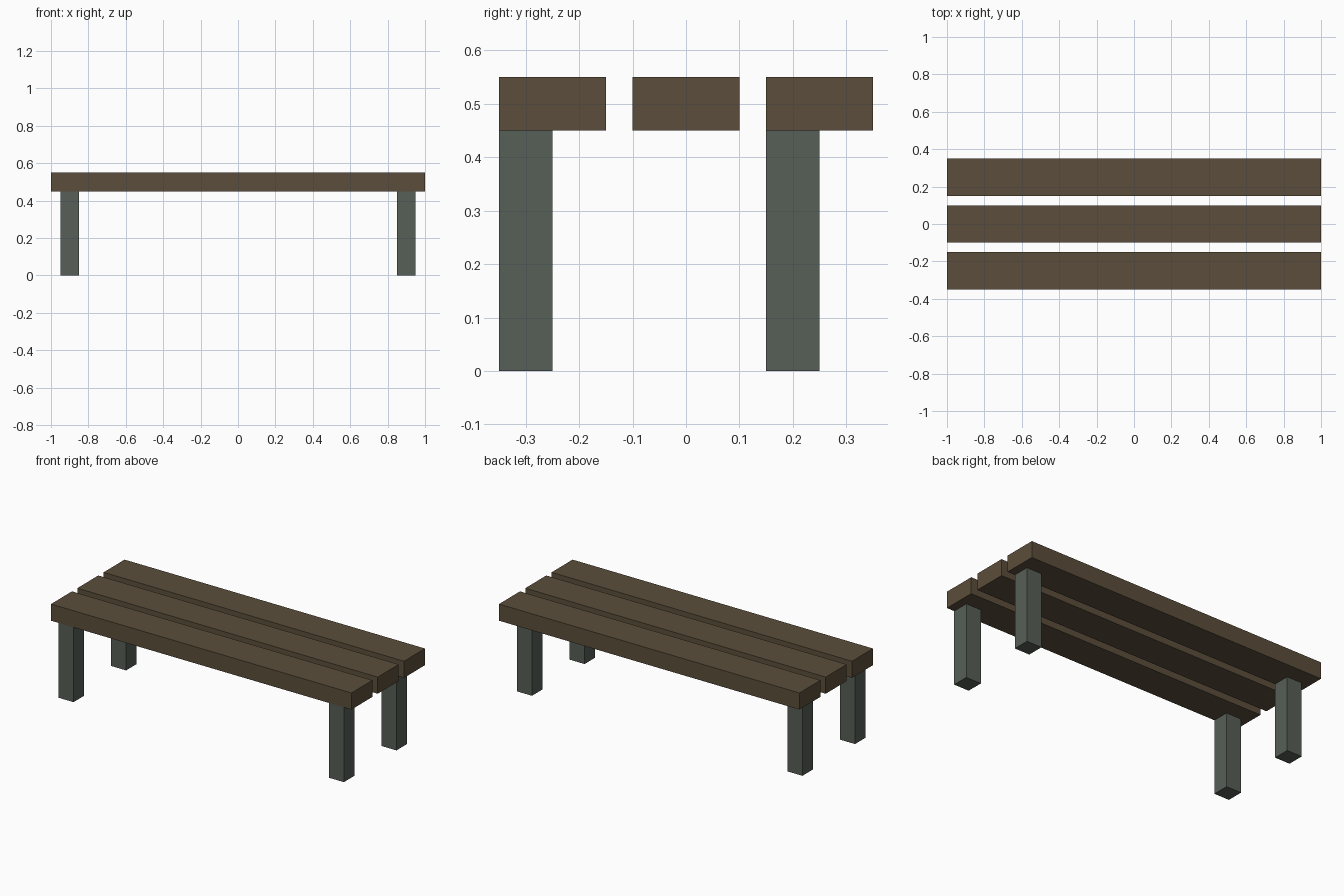
import bpy

# Remove the default cube only
default = bpy.data.objects.get("Cube")
if default:
    bpy.data.objects.remove(default, do_unlink=True)


def make_material(name, rgb):
    mat = bpy.data.materials.new(name)
    mat.use_nodes = True
    color = (*rgb, 1.0)
    mat.diffuse_color = color
    for node in mat.node_tree.nodes:
        if node.type == 'BSDF_PRINCIPLED':
            node.inputs["Base Color"].default_value = color
    return mat


def add_box(name, size, center, mat):
    bpy.ops.mesh.primitive_cube_add(size=1, location=center)
    box = bpy.context.object
    box.name = name
    box.scale = size
    bpy.ops.object.transform_apply(location=False, rotation=False, scale=True)
    box.data.materials.append(mat)
    return box


wood = make_material("dark brown wood", (0.105, 0.076, 0.043))
metal = make_material("grey green metal", (0.095, 0.112, 0.095))

SLAT = (2.0, 0.2, 0.1)
LEG = (0.1, 0.1, 0.45)

# Three seat slats resting on the legs
for label, y in (("front", -0.25), ("middle", 0.0), ("back", 0.25)):
    add_box(f"{label}_seat_slat", SLAT, (0, y, LEG[2] + SLAT[2] / 2), wood)

# Four square legs, each flush with the front edge of its slat
for row, y in (("front", -0.3), ("back", 0.2)):
    for side, sign in (("left", 1), ("right", -1)):
        add_box(f"{row}_{side}_leg", LEG, (sign * 0.9, y, LEG[2] / 2), metal)
